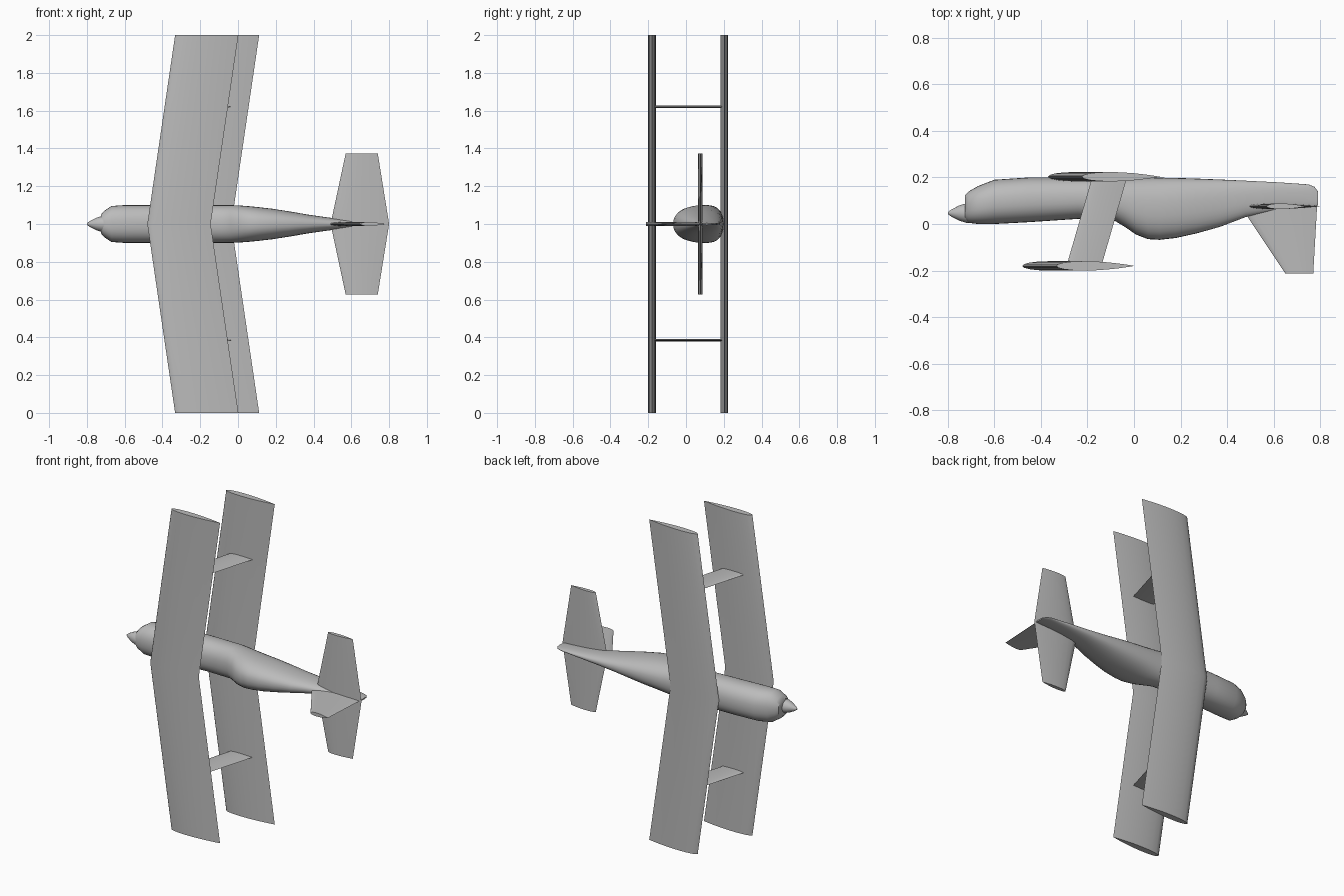
import bpy, bmesh, math
from mathutils import Vector

cube = bpy.data.objects.get("Cube")
if cube:
    bpy.data.objects.remove(cube, do_unlink=True)

grey = bpy.data.materials.new("plain_grey")
grey.use_nodes = True
COLOUR = (0.5, 0.5, 0.5, 1)
grey.diffuse_color = COLOUR
grey.node_tree.nodes["Principled BSDF"].inputs["Base Color"].default_value = COLOUR


def loft(name, rings, sharp=35):
    """Skin a list of closed rings and cap both ends."""
    bm = bmesh.new()
    loops = [[bm.verts.new(p) for p in ring] for ring in rings]
    n = len(loops[0])
    for a, b in zip(loops, loops[1:]):
        for i in range(n):
            j = (i + 1) % n
            bm.faces.new((a[i], a[j], b[j], b[i]))
    bm.faces.new(loops[0][::-1])
    bm.faces.new(loops[-1])
    bmesh.ops.recalc_face_normals(bm, faces=bm.faces)
    mesh = bpy.data.meshes.new(name)
    bm.to_mesh(mesh)
    bm.free()
    mesh.materials.append(grey)
    obj = bpy.data.objects.new(name, mesh)
    bpy.context.collection.objects.link(obj)
    bpy.ops.object.select_all(action="DESELECT")
    obj.select_set(True)
    bpy.context.view_layer.objects.active = obj
    bpy.ops.object.shade_smooth_by_angle(angle=math.radians(sharp))
    return obj


def body_ring(x, top, bottom, half, power=2.3, n=32):
    """Rounded cross-section of a body lying along x."""
    ring = []
    for i in range(n):
        a = math.tau * i / n
        c, s = math.cos(a), math.sin(a)
        y = math.copysign(abs(c) ** (2 / power), c) * (bottom - top) / 2
        z = math.copysign(abs(s) ** (2 / power), s) * half
        ring.append(Vector((x, (top + bottom) / 2 + y, 1 + z)))
    return ring


def foil_ring(start, chord, thick, across, n=10):
    """Streamlined section running along x from its leading edge."""
    def half(t):
        return 1.1 * thick * (1.35 * math.sqrt(t) - 0.6 * t - 0.75 * t * t)
    steps = [(1 - math.cos(math.pi * i / n)) / 2 for i in range(n + 1)]
    outline = [(t, half(t)) for t in steps] + [(t, -half(t)) for t in steps[-2:0:-1]]
    start, across = Vector(start), Vector(across)
    return [start + Vector((t * chord, 0, 0)) + across * h for t, h in outline]


# Fuselage with the bulged canopy: x, top, bottom, half width
stations = [
    (-0.725, 0.015, 0.125, 0.05), (-0.71, 0.005, 0.14, 0.068), (-0.67, 0.0, 0.163, 0.095),
    (-0.60, 0.0, 0.19, 0.1), (-0.45, 0.008, 0.2, 0.1), (-0.24, 0.022, 0.2, 0.1),
    (-0.09, 0.018, 0.2, 0.1), (-0.04, -0.012, 0.2, 0.1), (0.01, -0.046, 0.2, 0.098),
    (0.06, -0.065, 0.2, 0.094), (0.11, -0.068, 0.199, 0.089), (0.18, -0.06, 0.198, 0.081),
    (0.27, -0.04, 0.195, 0.067), (0.37, -0.012, 0.191, 0.05), (0.48, 0.03, 0.186, 0.034),
    (0.62, 0.06, 0.179, 0.02), (0.75, 0.07, 0.17, 0.008), (0.775, 0.075, 0.16, 0.006),
    (0.79, 0.08, 0.14, 0.004)]
loft("fuselage", [body_ring(*s) for s in stations], 40)

# Spinner
spinner = [(-0.80, 0.004), (-0.785, 0.015), (-0.75, 0.033), (-0.72, 0.042), (-0.70, 0.042)]
loft("spinner", [body_ring(x, 0.047 - r, 0.047 + r, r, 2) for x, r in spinner])

# Swept wings, tip to tip
for name, root_x, y in (("upper_wing", -0.48, -0.18), ("lower_wing", -0.37, 0.203)):
    loft(name, [foil_ring((root_x + 0.147 * abs(z - 1), y, z), 0.335, 0.037, (0, 1, 0))
                for z in (0, 1, 2)])

# Struts between the wings
for side, z in (("left", 1.62), ("right", 0.385)):
    loft(side + "_wing_strut", [foil_ring((x, y, z), 0.15, 0.012, (0, 0, 1))
                                for x, y in ((-0.29, -0.18), (-0.18, 0.2))])

# Tailplane
loft("tailplane", [foil_ring((x, 0.076, z), chord, 0.022, (0, 1, 0))
                   for x, chord, z in ((0.57, 0.17, 0.627), (0.49, 0.31, 1), (0.57, 0.17, 1.373))])

# Tail fin
loft("tail_fin", [foil_ring((x, y, 1), end - x, 0.02, (0, 0, 1))
                  for x, end, y in ((0.65, 0.77, -0.213), (0.475, 0.785, 0.05), (0.475, 0.79, 0.13))])
